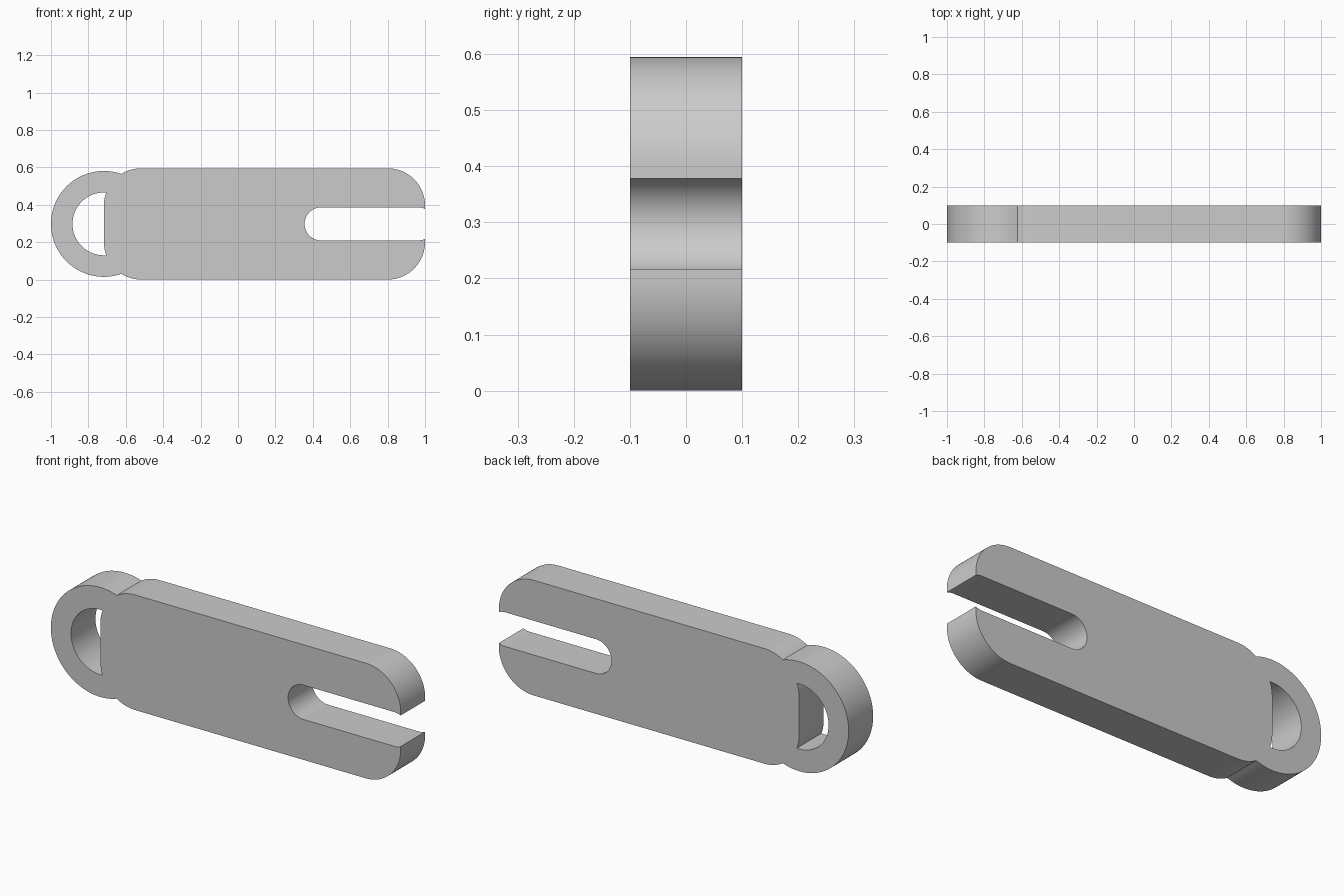
import bpy, bmesh, math
from mathutils import Vector
from mathutils.geometry import intersect_sphere_sphere_2d

if "Cube" in bpy.data.objects:
    bpy.data.objects.remove(bpy.data.objects["Cube"])

MID = 0.2975                # height of the symmetry axis
HALF_T = 0.1                # half thickness
CORNER = 0.2                # plate corner radius
RING_R, HOLE_R = 0.283, 0.168
SLOT_R = 0.0885

ring_c = Vector((-0.717, 0))
left_c = Vector((ring_c.x + CORNER, MID - CORNER))
right_c = Vector((1 - CORNER, MID - CORNER))
slot_in = Vector((0.356 + SLOT_R, 0))
slot_out = Vector((0.963, 0))


def arc(c, r, a0, a1, n):
    return [c + r * Vector((math.cos(a0 + (a1 - a0) * i / n),
                            math.sin(a0 + (a1 - a0) * i / n))) for i in range(n + 1)]


def angle(p, c):
    return math.atan2(p.y - c.y, p.x - c.x)


def joint(r):
    """Upper crossing of a ring circle with the plate's left corner circle."""
    return max(intersect_sphere_sphere_2d(ring_c, r, left_c, CORNER), key=lambda p: p.y)


def mirrored(half):
    """Close an upper half outline by reflecting it across the axis."""
    pts = half + [Vector((p.x, -p.y)) for p in reversed(half)]
    loop = []
    for p in pts:
        if not any((p - q).length < 1e-5 for q in loop):
            loop.append(p)
    return loop


PI = math.pi

# Outer outline: ring, plate corners, tip and open slot
j = joint(RING_R)
tip_angle = math.acos((1 - slot_out.x) / SLOT_R)
outer = (arc(ring_c, RING_R, PI, angle(j, ring_c), 36)
         + arc(left_c, CORNER, angle(j, left_c), PI / 2, 10)
         + arc(right_c, CORNER, PI / 2, 0, 24)
         + arc(slot_out, SLOT_R, tip_angle, PI / 2, 5)
         + arc(slot_in, SLOT_R, PI / 2, PI, 16))

# D-shaped hole: ring bore closed by the plate's left end
k = joint(HOLE_R)
hole = (arc(ring_c, HOLE_R, PI, angle(k, ring_c), 28)
        + arc(left_c, CORNER, angle(k, left_c), PI, 5))

# Fill the profile and extrude it to thickness
bm = bmesh.new()
edges = []
for loop in (mirrored(outer), mirrored(hole)):
    vs = [bm.verts.new((p.x, -HALF_T, p.y + MID)) for p in loop]
    edges += [bm.edges.new((vs[i - 1], vs[i])) for i in range(len(vs))]
bmesh.ops.triangle_fill(bm, edges=edges, use_beauty=True, normal=(0, -1, 0))
res = bmesh.ops.extrude_face_region(bm, geom=bm.faces[:], use_keep_orig=True)
new_verts = [g for g in res["geom"] if isinstance(g, bmesh.types.BMVert)]
bmesh.ops.translate(bm, verts=new_verts, vec=(0, 2 * HALF_T, 0))
bmesh.ops.recalc_face_normals(bm, faces=bm.faces[:])

mesh = bpy.data.meshes.new("slotted_link")
bm.to_mesh(mesh)
bm.free()
link = bpy.data.objects.new("slotted_link", mesh)
bpy.context.collection.objects.link(link)
bpy.context.view_layer.objects.active = link
link.select_set(True)
bpy.ops.object.shade_smooth_by_angle(angle=math.radians(20))
